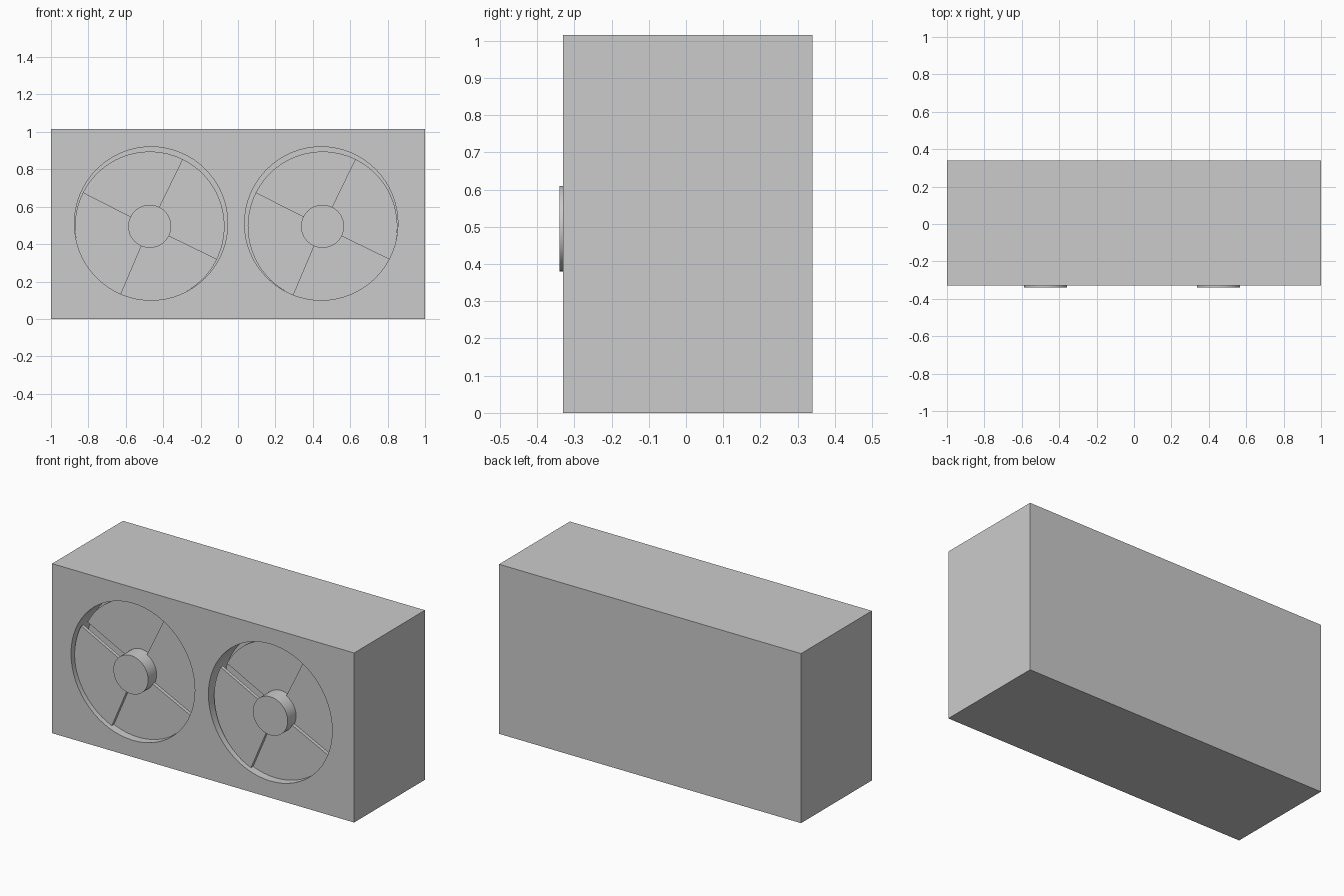
import bpy, bmesh
from math import radians, cos, sin

if "Cube" in bpy.data.objects:
    bpy.data.objects.remove(bpy.data.objects["Cube"])

FRONT, BACK, HEIGHT = -0.33, 0.34, 1.015


def add_mesh(name, bm):
    bmesh.ops.recalc_face_normals(bm, faces=bm.faces[:])
    me = bpy.data.meshes.new(name)
    bm.to_mesh(me)
    bm.free()
    ob = bpy.data.objects.new(name, me)
    bpy.context.collection.objects.link(ob)
    return ob


def extruded(name, outline, y0, y1):
    """Prism from an (x, z) outline, running from y0 back to y1."""
    bm = bmesh.new()
    face = bm.faces.new([bm.verts.new((x, y0, z)) for x, z in outline])
    new = bmesh.ops.extrude_face_region(bm, geom=[face])["geom"]
    verts = [v for v in new if isinstance(v, bmesh.types.BMVert)]
    bmesh.ops.translate(bm, vec=(0, y1 - y0, 0), verts=verts)
    # extrusion keeps the front cap when extruding a lone face
    bmesh.ops.holes_fill(bm, edges=[e for e in bm.edges if e.is_boundary])
    return add_mesh(name, bm)


def arc(cx, cz, r, a0, a1, n):
    return [(cx + r * cos(radians(a0 + (a1 - a0) * i / n)),
             cz + r * sin(radians(a0 + (a1 - a0) * i / n))) for i in range(n + 1)]


def circle(cx, cz, r, n=64):
    return arc(cx, cz, r, 0, 360, n)[:-1]


def smooth(ob):
    bpy.ops.object.select_all(action='DESELECT')
    ob.select_set(True)
    bpy.context.view_layer.objects.active = ob
    bpy.ops.object.shade_smooth_by_angle(angle=radians(30))


# casing
casing = extruded("casing", [(-1, 0), (1, 0), (1, HEIGHT), (-1, HEIGHT)], FRONT, BACK)

for side, sx in (("left", -1), ("right", 1)):
    # round recess in the front
    cutter = extruded(side + "_recess_cutter", circle(sx * 0.455 - 0.01, 0.51, 0.41),
                      FRONT - 0.1, -0.18)
    cutter.hide_render = True
    cutter.hide_viewport = False
    mod = casing.modifiers.new(side + "_recess", 'BOOLEAN')
    mod.operation = 'DIFFERENCE'
    mod.solver = 'EXACT'
    mod.object = cutter
    bpy.context.view_layer.objects.active = casing
    bpy.ops.object.modifier_apply(modifier=mod.name)
    bpy.data.objects.remove(cutter)

    # hub
    hx, hz = (-0.472 if sx < 0 else 0.452), 0.495
    smooth(extruded(side + "_fan_hub", circle(hx, hz, 0.115, 48), -0.34, -0.19))

    # four quarter blades, each one a step deeper than the last
    for i, start in enumerate((153, 244, 331, 61)):
        end = (247, 334, 424, 153)[i]
        y = -0.30 + 0.02 * i
        outline = [(hx, hz)] + arc(hx, hz, 0.40, start, end, 18)
        extruded(f"{side}_fan_blade_{i + 1}", outline, y, y + 0.02)

smooth(casing)
